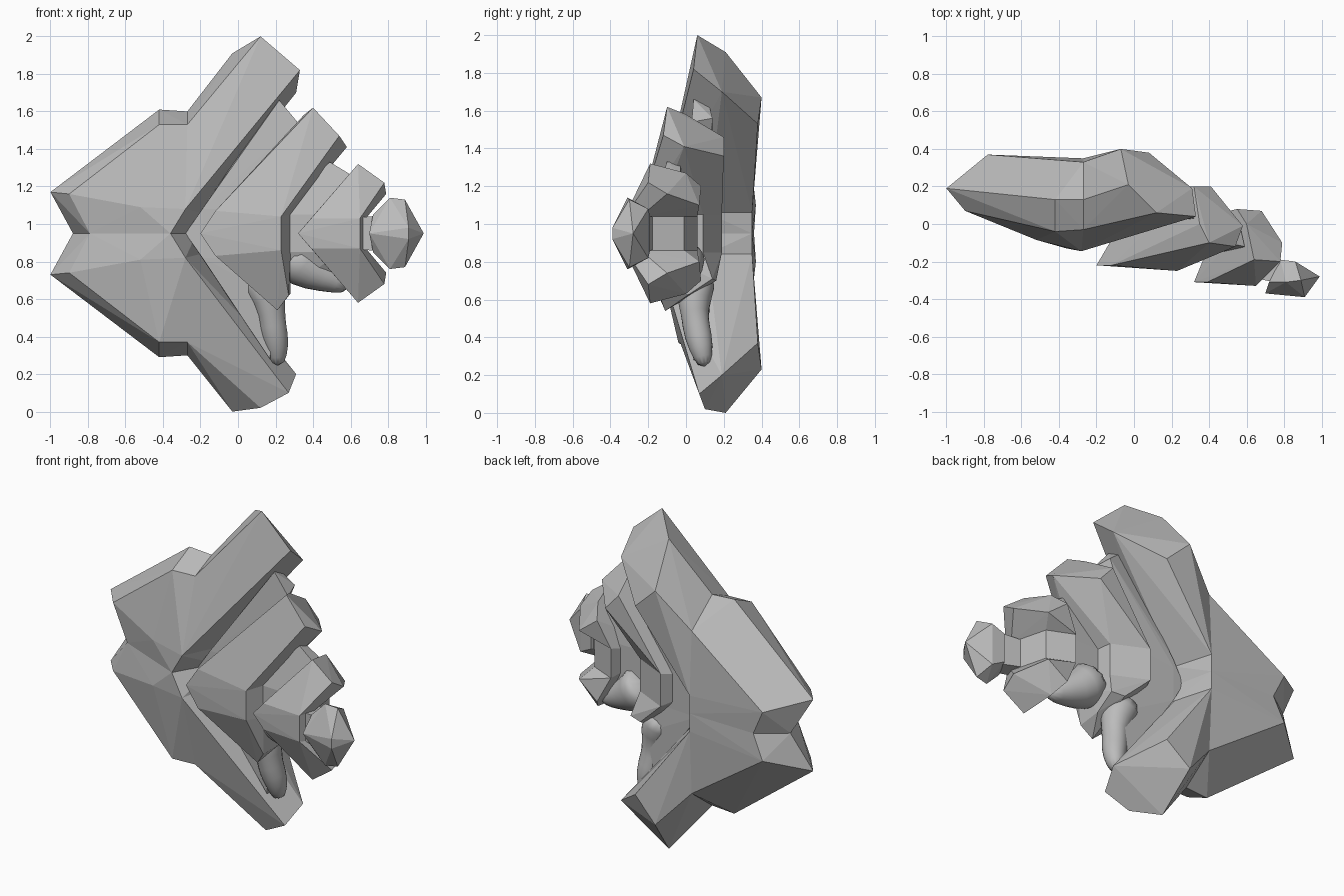
import bpy, bmesh
from mathutils import Vector

MID = 0.95  # height of the mirror plane

cube = bpy.data.objects.get("Cube")
if cube:
    bpy.data.objects.remove(cube)

stone = bpy.data.materials.new("plain_grey")
stone.use_nodes = True
GREY = (0.5, 0.5, 0.5, 1)
stone.diffuse_color = GREY
stone.node_tree.nodes["Principled BSDF"].inputs["Base Color"].default_value = GREY


def flip(points):
    """Mirror points to the lower half, resting on the ground."""
    return [(x, y, max(2 * MID - z, 0)) for x, y, z in points]


def add_hull(bm, points):
    """Add one faceted convex block to the mesh."""
    verts = [bm.verts.new(p) for p in points]
    result = bmesh.ops.convex_hull(bm, input=verts)
    spare = set(result["geom_interior"]) | set(result["geom_unused"])
    spare = [v for v in spare if isinstance(v, bmesh.types.BMVert)]
    bmesh.ops.delete(bm, geom=spare, context="VERTS")


def finish(name, bm):
    """Turn the mesh into a grey object."""
    bmesh.ops.recalc_face_normals(bm, faces=bm.faces)
    mesh = bpy.data.meshes.new(name)
    bm.to_mesh(mesh)
    bm.free()
    mesh.materials.append(stone)
    obj = bpy.data.objects.new(name, mesh)
    bpy.context.collection.objects.link(obj)
    return obj


def make_blocks(name, blocks):
    """Build an object from several convex blocks."""
    bm = bmesh.new()
    for block in blocks:
        add_hull(bm, block)
    finish(name, bm)


def make_segment(name, core, nose, tip, lower_tip=None):
    """Central band with a swept arm above and below it."""
    lower = flip(tip) if lower_tip is None else lower_tip
    make_blocks(name, [
        core + flip(core) + nose,
        core + nose + tip,
        flip(core) + nose + lower,
    ])


# Large rear chevron: a body and a swept arm in each half
root = [(-0.28, -0.145, 1.08), (-0.2, 0.11, 1.06), (-0.27, 0.35, 1.06)]
shoulder = [(-0.27, -0.03, 1.53), (-0.27, 0.13, 1.6), (-0.27, 0.33, 1.45)]
body = root + shoulder + [
    (-0.42, -0.04, 1.53), (-0.42, 0.13, 1.61),
    (-0.9, 0.07, 1.16), (-1, 0.19, 1.17), (-0.78, 0.37, 1.1),
    (-0.52, -0.085, 1.09),
    (-0.36, -0.13, MID), (-0.22, 0.11, MID), (-0.27, 0.35, MID),
    (-0.79, 0.05, MID), (-0.88, 0.24, MID), (-0.71, 0.36, MID),
]
arm = root + shoulder + [
    (-0.03, 0.21, 1.91), (0.31, 0.19, 1.7),
    (-0.07, 0.4, 1.67), (0.08, 0.38, 1.53),
]
upper_tip = [(0.12, 0.06, 2), (0.33, 0.04, 1.82)]
lower_tip = [(0.12, 0.1, 0.02), (0.27, 0.07, 0.1)]
make_blocks("rear_chevron", [body, arm + upper_tip, flip(body), flip(arm) + lower_tip])

# Thin link between the rear chevron and the middle segment
make_segment(
    "rear_link",
    core=[(-0.19, 0, 1.08), (-0.17, 0.14, 1.08), (0.1, 0, 1.08), (0.1, 0.12, 1.08)],
    nose=[(-0.28, 0.01, MID), (-0.24, 0.14, MID)],
    tip=[(0.22, 0.04, 1.66), (0.19, 0.12, 1.64), (0.32, 0.03, 1.54), (0.29, 0.14, 1.56)],
    lower_tip=[(0.17, 0.04, 0.28), (0.18, 0.11, 0.29), (0.2, 0.01, 0.62), (0.2, 0.12, 0.62)],
)

# Middle segment, its lower arm broken off short
make_segment(
    "middle_segment",
    core=[(-0.12, -0.22, 1.07), (0.23, -0.25, 1.04), (0.28, -0.15, 1.05),
          (0.25, 0.09, 1.05), (0.04, 0.19, 1.05)],
    nose=[(-0.2, -0.22, MID)],
    tip=[(0.4, -0.1, 1.62), (0.54, -0.12, 1.47), (0.58, -0.01, 1.41),
         (0.35, 0, 1.58), (0.32, 0.2, 1.46), (0.41, 0.2, 1.36)],
    lower_tip=[(0.21, -0.11, 0.54), (0.27, -0.14, 0.62), (0.28, 0.02, 0.63),
               (0.28, 0.14, 0.71), (0.2, 0.16, 0.7)],
)

# Thin link between the middle and front segments
make_segment(
    "front_link",
    core=[(0.2, -0.15, 1.05), (0.2, 0, 1.05), (0.55, -0.17, 1.05), (0.55, 0, 1.05)],
    nose=[(0.2, -0.08, MID)],
    tip=[(0.49, -0.1, 1.33), (0.47, -0.03, 1.32), (0.59, -0.12, 1.27), (0.57, -0.03, 1.26)],
    lower_tip=[(0.33, -0.1, 0.7), (0.33, 0, 0.7), (0.52, -0.08, 0.7), (0.52, -0.01, 0.7)],
)

# Front segment
make_segment(
    "front_segment",
    core=[(0.39, -0.31, 1.03), (0.65, -0.33, 1.03), (0.69, -0.24, 1.04),
          (0.63, -0.01, 1.04), (0.47, 0.06, 1.04)],
    nose=[(0.32, -0.31, MID)],
    tip=[(0.64, -0.19, 1.32), (0.78, -0.2, 1.22), (0.79, -0.1, 1.16),
         (0.6, 0, 1.27), (0.55, 0.08, 1.2), (0.68, 0.07, 1.1)],
)

# Neck and end knob
neck = [(0.6, -0.28, 1.03), (0.6, -0.16, 1.03), (0.8, -0.32, 1.05), (0.8, -0.21, 1.05)]
make_blocks("neck", [neck + flip(neck)])
knob = [
    (0.7, -0.37, MID), (0.91, -0.39, 0.98), (0.99, -0.28, MID),
    (0.81, -0.31, 1.14), (0.89, -0.3, 1.13), (0.86, -0.2, 1.08),
    (0.78, -0.19, 1.04), (0.72, -0.31, 1.05),
]
make_blocks("end_knob", [knob + flip(knob)])


def make_limb(name, path, radii):
    """Smooth rounded stump that follows a short path."""
    bm = bmesh.new()
    sides = 12
    rings = []
    points = [Vector(p) for p in path]
    for i, (point, radius) in enumerate(zip(points, radii)):
        along = points[min(i + 1, len(points) - 1)] - points[max(i - 1, 0)]
        turn = along.to_track_quat("Z", "Y").to_matrix().to_4x4()
        turn.translation = point
        ring = bmesh.ops.create_circle(bm, segments=sides, radius=radius, matrix=turn)
        rings.append(ring["verts"])
    for low, high in zip(rings, rings[1:]):
        for k in range(sides):
            n = (k + 1) % sides
            bm.faces.new((low[k], low[n], high[n], high[k]))
    bm.faces.new(rings[0])
    bm.faces.new(rings[-1])
    for face in bm.faces:
        face.smooth = True
    finish(name, bm).modifiers.new("rounding", "SUBSURF").levels = 1


# Melted lower stumps of the two links
make_limb("rear_stump",
          [(0.1, 0.06, 0.75), (0.18, 0.04, 0.6), (0.18, 0.05, 0.46),
           (0.21, 0.08, 0.35), (0.21, 0.1, 0.24)],
          [0.12, 0.1, 0.08, 0.07, 0.04])
make_limb("front_stump",
          [(0.28, -0.03, 0.86), (0.35, -0.03, 0.77), (0.47, -0.04, 0.72), (0.6, -0.04, 0.66)],
          [0.15, 0.13, 0.09, 0.04])
